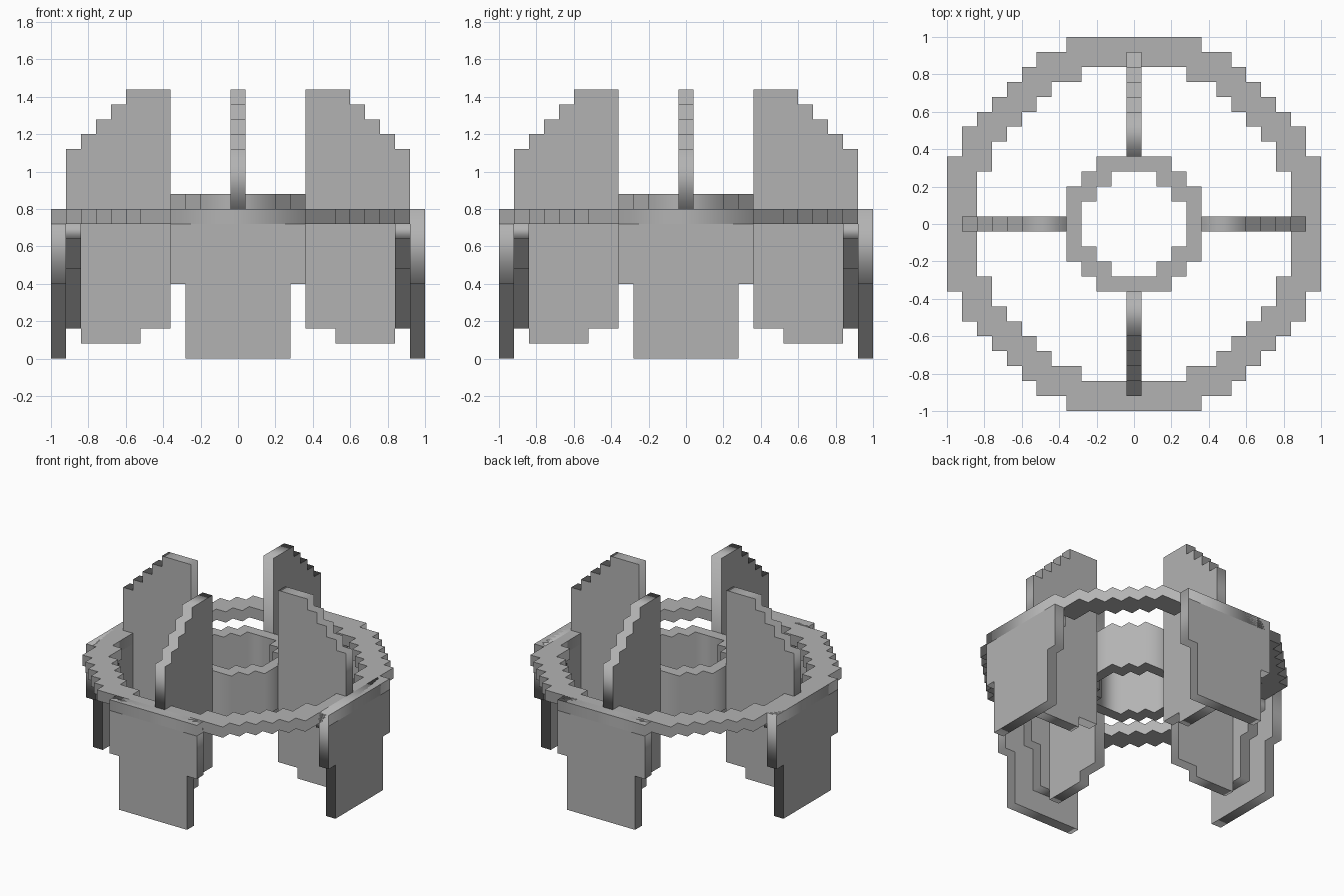
import bpy
import math
from mathutils import Matrix

cube = bpy.data.objects.get("Cube")
if cube:
    bpy.data.objects.remove(cube, do_unlink=True)

grey = bpy.data.materials.new("plain_grey")
grey.use_nodes = True
colour = (0.45, 0.45, 0.45, 1)
grey.diffuse_color = colour
grey.node_tree.nodes["Principled BSDF"].inputs["Base Color"].default_value = colour


def slab(name, loops, thickness, matrix):
    """Fill flat outlines (a second loop is a hole) and thicken them about their plane."""
    curve = bpy.data.curves.new(name + "_outline", "CURVE")
    curve.dimensions = "2D"
    curve.fill_mode = "BOTH"
    curve.extrude = thickness / 2
    for loop in loops:
        spline = curve.splines.new("POLY")
        spline.points.add(len(loop) - 1)
        for point, (x, y) in zip(spline.points, loop):
            point.co = (x, y, 0, 1)
        spline.use_cyclic_u = True
    helper = bpy.data.objects.new(name + "_helper", curve)
    bpy.context.collection.objects.link(helper)
    graph = bpy.context.evaluated_depsgraph_get()
    mesh = bpy.data.meshes.new_from_object(helper.evaluated_get(graph))
    bpy.data.objects.remove(helper, do_unlink=True)
    mesh.name = name
    mesh.transform(matrix)
    mesh.materials.clear()
    mesh.materials.append(grey)
    obj = bpy.data.objects.new(name, mesh)
    bpy.context.collection.objects.link(obj)
    return obj


def stepped_loop(corners):
    """Turn one quarter's outward corners into a full stepped circle."""
    quarter = [corners[0]]
    for (_, y), nxt in zip(corners, corners[1:]):
        quarter += [(nxt[0], y), nxt]
    loop = []
    for _ in range(4):
        loop += quarter
        quarter = [(-y, x) for x, y in quarter]
    return loop


def mirrored(half):
    return half + [(-x, y) for x, y in reversed(half)]


def ring(name, outer, inner, bottom, top):
    slab(name, [stepped_loop(outer), stepped_loop(inner)], top - bottom,
         Matrix.Translation((0, 0, (bottom + top) / 2)))


# Stepped rings
ring("outer_ring",
     [(1, .36), (.92, .52), (.84, .6), (.76, .68), (.68, .76), (.6, .84), (.52, .92), (.36, 1)],
     [(.84, .28), (.76, .44), (.68, .52), (.6, .6), (.52, .68), (.44, .76), (.28, .84)],
     .72, .8)
ring("inner_ring",
     [(.36, .2), (.28, .28), (.2, .36)],
     [(.28, .12), (.2, .2), (.12, .28)],
     .56, .88)

# Outlines of the parts repeated on each side
fin = [(.36, .16), (.52, .16), (.52, .08), (.84, .08), (.84, .8), (.92, .8), (.92, 1.12),
       (.84, 1.12), (.84, 1.2), (.76, 1.2), (.76, 1.28), (.68, 1.28), (.68, 1.36),
       (.6, 1.36), (.6, 1.44), (.36, 1.44)]
leg_plate = mirrored([(.28, 0), (.28, .4), (.36, .4), (.36, .8)])
brace = mirrored([(.12, .16), (.12, .48), (.2, .48), (.2, .64), (.28, .64), (.28, .72)])

upright = Matrix.Rotation(math.pi / 2, 4, "X")
for i, side in enumerate(("left", "back", "right", "front")):
    turn = Matrix.Rotation(i * math.pi / 2, 4, "Z")
    facing = turn @ Matrix.Rotation(math.pi / 2, 4, "Z")
    slab(side + "_fin", [fin], .08, turn @ upright)
    slab(side + "_leg_plate", [leg_plate], .08, facing @ Matrix.Translation((0, -.96, 0)) @ upright)
    slab(side + "_brace", [brace], .08, facing @ Matrix.Translation((0, -.88, 0)) @ upright)
